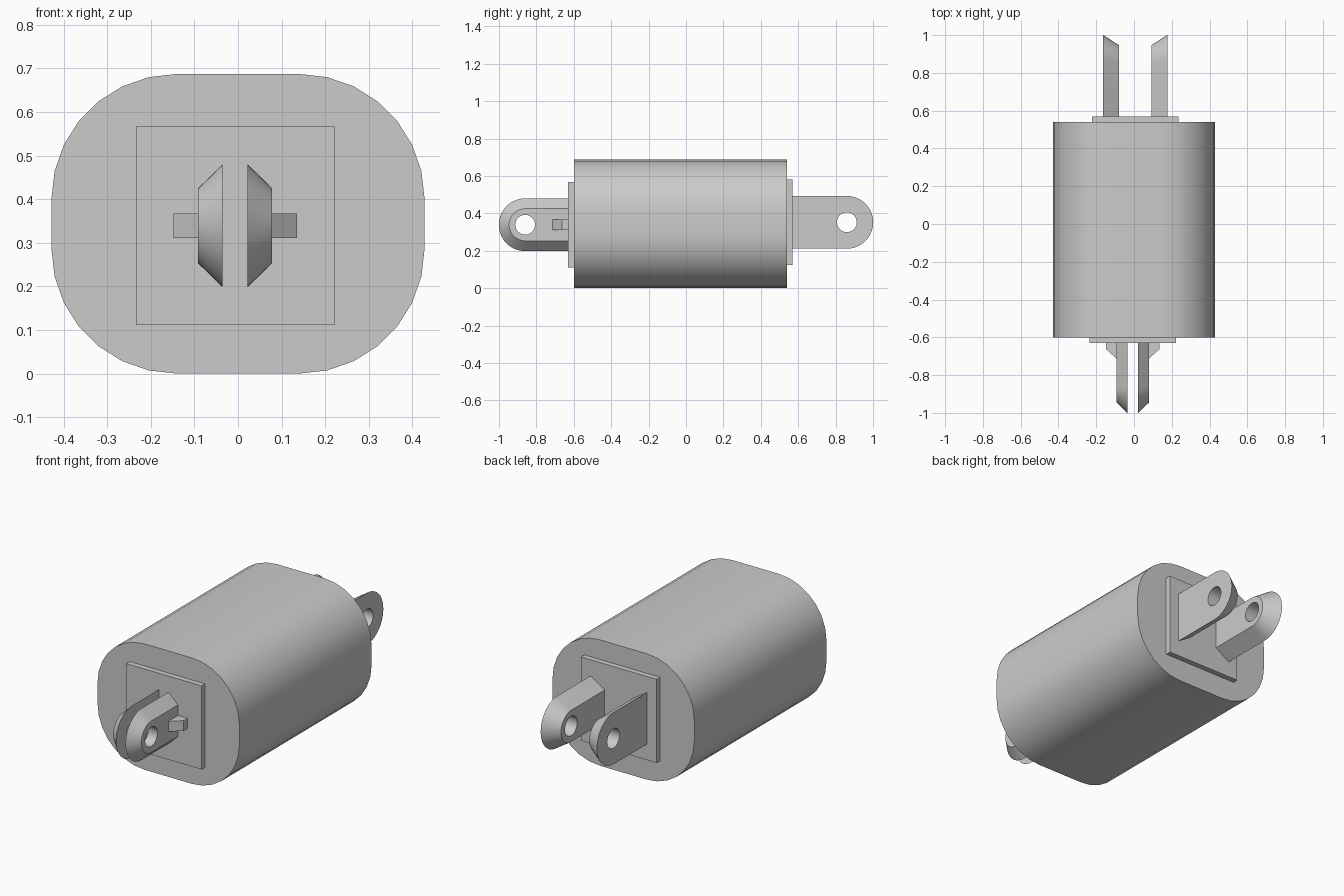
import bpy, bmesh, math
from mathutils import Vector

cube = bpy.data.objects.get("Cube")
if cube:
    bpy.data.objects.remove(cube)

GREY = (0.6, 0.6, 0.6, 1)
mat = bpy.data.materials.new("plain_grey")
mat.use_nodes = True
mat.diffuse_color = GREY
mat.node_tree.nodes["Principled BSDF"].inputs["Base Color"].default_value = GREY


def finish(name, bm):
    bmesh.ops.recalc_face_normals(bm, faces=bm.faces)
    mesh = bpy.data.meshes.new(name)
    bm.to_mesh(mesh)
    bm.free()
    mesh.materials.append(mat)
    obj = bpy.data.objects.new(name, mesh)
    bpy.context.collection.objects.link(obj)
    bpy.ops.object.select_all(action="DESELECT")
    obj.select_set(True)
    bpy.context.view_layer.objects.active = obj
    bpy.ops.object.shade_smooth_by_angle(angle=math.radians(30))


def ring(bm, points):
    verts = [bm.verts.new(p) for p in points]
    edges = [bm.edges.new((v, verts[i - 1])) for i, v in enumerate(verts)]
    return verts, edges


def bridge(bm, a, b):
    for i in range(len(a)):
        bm.faces.new((a[i - 1], a[i], b[i], b[i - 1]))


def prism(name, points, offset):
    """Closed solid from a flat outline pushed along an offset."""
    bm = bmesh.new()
    a, _ = ring(bm, points)
    b, _ = ring(bm, [Vector(p) + Vector(offset) for p in points])
    bridge(bm, a, b)
    bm.faces.new(a)
    bm.faces.new(b)
    finish(name, bm)


def plate(name, x, z, half, y0, y1):
    corners = ((-1, -1), (1, -1), (1, 1), (-1, 1))
    prism(name, [(x + half * i, y0, z + half * k) for i, k in corners], (0, y1 - y0, 0))


def lug(name, x_big, x_small, z, end, arc=20, hole_steps=32):
    """Round-ended lug with a pin hole; the outline shrinks towards x_small."""
    bm = bmesh.new()
    pivot, base, hole_r = 0.86, 0.56, 0.053
    caps = []
    for x, r in ((x_big, 0.141), (x_small, 0.086)):
        angles = [math.pi * (i / arc - 0.5) for i in range(arc + 1)]
        outline = [(base, -r)]
        outline += [(pivot + r * math.cos(t), r * math.sin(t)) for t in angles]
        outline.append((base, r))
        turns = [math.tau * i / hole_steps for i in range(hole_steps)]
        hole = [(pivot + hole_r * math.cos(t), hole_r * math.sin(t)) for t in turns]
        outer, e1 = ring(bm, [(x, end * u, z + v) for u, v in outline])
        inner, e2 = ring(bm, [(x, end * u, z + v) for u, v in hole])
        bmesh.ops.triangle_fill(bm, edges=e1 + e2, use_beauty=True, use_dissolve=False)
        caps.append((outer, inner))
    bridge(bm, caps[0][0], caps[1][0])
    bridge(bm, caps[0][1], caps[1][1])
    finish(name, bm)


# Main body: rounded rectangle extruded front to back
R, STEPS = 0.287, 7
body = []
for quarter, (cx, cz) in enumerate(((0.141, 0.4), (-0.141, 0.4), (-0.141, R), (0.141, R))):
    for i in range(STEPS + 1):
        t = (quarter + i / STEPS) * math.pi / 2
        body.append((cx + R * math.cos(t), -0.6, cz + R * math.sin(t)))
prism("main_body", body, (0, 1.14, 0))

# Mounting plates at both ends
FRONT_X, FRONT_Z = -0.0065, 0.339
BACK_X, BACK_Z = 0.0065, 0.352
plate("front_plate", FRONT_X, FRONT_Z, 0.228, -0.63, -0.59)
plate("back_plate", BACK_X, BACK_Z, 0.228, 0.53, 0.57)

for side, s in (("left", 1), ("right", -1)):
    # Front pair bevels outwards, back pair bevels inwards
    lug("front_lug_" + side, FRONT_X + s * 0.0285, FRONT_X + s * 0.085, FRONT_Z, -1)
    lug("back_lug_" + side, BACK_X + s * 0.17, BACK_X + s * 0.085, BACK_Z, 1)

    # Wedge stop beside each front lug
    wedge = ((0.08, -0.61), (0.142, -0.61), (0.142, -0.662), (0.08, -0.718))
    prism("wedge_stop_" + side,
          [(FRONT_X + s * u, y, FRONT_Z - 0.028) for u, y in wedge], (0, 0, 0.056))
